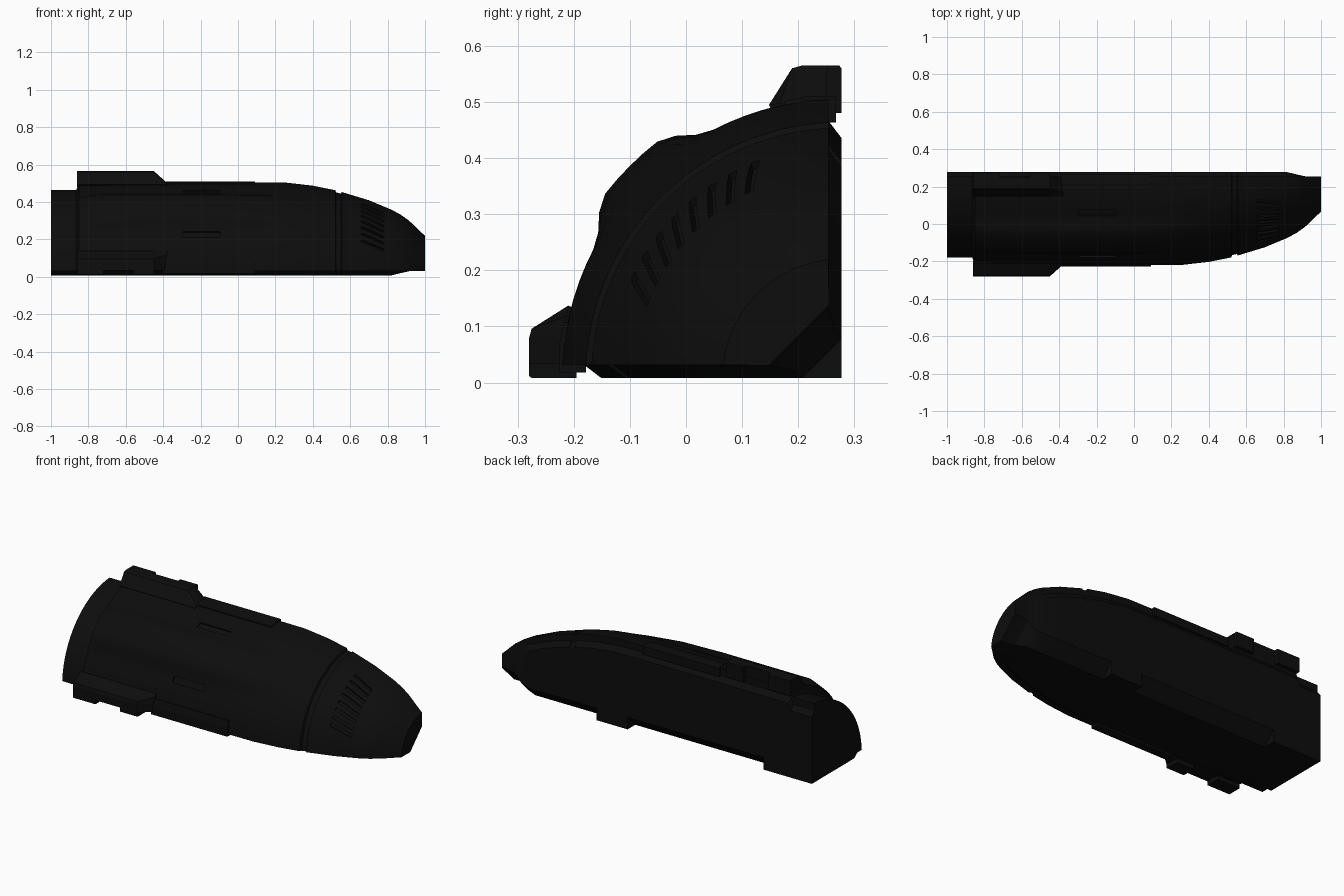
import bpy, bmesh, math
from mathutils import Matrix, Vector

if "Cube" in bpy.data.objects:
    bpy.data.objects.remove(bpy.data.objects["Cube"])

AY, AZ = 0.277, 0.008           # axis of the quarter hull
black = bpy.data.materials.new("matte black")
black.diffuse_color = (0.004, 0.004, 0.004, 1)
black.use_nodes = True
black.node_tree.nodes["Principled BSDF"].inputs["Base Color"].default_value = black.diffuse_color


def place(x, a, b):
    """a = distance forward of the axis, b = distance above it"""
    return Vector((x, AY - a, AZ + b))


def loft(name, sections):
    """Skin a list of (x, [(a, b), ...]) closed cross-sections."""
    bm = bmesh.new()
    rings = [[bm.verts.new(place(x, a, b)) for a, b in pts] for x, pts in sections]
    for r0, r1 in zip(rings, rings[1:]):
        n = len(r0)
        for i in range(n):
            j = (i + 1) % n
            bm.faces.new((r0[i], r0[j], r1[j], r1[i]))
    bm.faces.new(rings[0])
    bm.faces.new(rings[-1][::-1])
    bmesh.ops.recalc_face_normals(bm, faces=bm.faces)
    return finish(name, bm)


def finish(name, bm):
    me = bpy.data.meshes.new(name)
    bm.to_mesh(me)
    bm.free()
    me.materials.append(black)
    ob = bpy.data.objects.new(name, me)
    bpy.context.collection.objects.link(ob)
    return ob


def swap(pts):
    return [(b, a) for a, b in pts]


# Hull cross-section: outer arc with a diagonal bulge, two raised joint faces
def section(R, bulge, c, p):
    e, pts = 0.023, []
    t0 = math.asin(e / R)
    for i in range(25):
        t = t0 + (math.pi / 2 - 2 * t0) * i / 24
        off = abs(math.degrees(t) - 45)
        r = R + bulge * max(0, min(1, (15.5 - off) / 7))
        pts.append((r * math.cos(t), r * math.sin(t)))
    pts += [(e, R - 0.04), (p, R - 0.07), (p, c), (c, p), (R - 0.07, p), (R - 0.04, e)]
    return pts


stations = [  # x, radius, bulge, corner cut, joint face recess
    (-1.0, .457, 0, .07, 0), (-.865, .457, 0, .07, 0), (-.85, .495, .01, .07, 0),
    (-.76, .497, .036, .07, 0), (-.2, .498, .036, .07, 0), (.06, .498, .03, .07, 0),
    (.25, .497, .01, .07, 0), (.4, .48, 0, .07, 0), (.52, .456, 0, .07, 0),
    (.525, .444, 0, .07, 0), (.55, .438, 0, .07, 0), (.555, .446, 0, .07, 0),
    (.7, .402, 0, .07, 0), (.82, .352, 0, .07, 0), (.87, .325, 0, .08, .012),
    (.915, .293, 0, .12, .022), (.96, .25, 0, .13, .022), (1.0, .212, 0, .13, .022)]
hull = loft("hull", [(x, section(R, g, c, p)) for x, R, g, c, p in stations])

# Cutter for the nose vents and the two shallow side recesses
bm = bmesh.new()


def cut_box(x, r, deg, size, twist, pitch=0):
    t = math.radians(deg)
    radial = Vector((0, -math.cos(t), math.sin(t)))
    tang = Vector((0, math.sin(t), math.cos(t)))
    basis = Matrix((Vector((1, 0, 0)), tang, radial)).transposed().to_4x4()
    m = (Matrix.Translation(place(x, r * math.cos(t), r * math.sin(t))) @ basis
         @ Matrix.Rotation(pitch, 4, 'Y') @ Matrix.Rotation(twist, 4, 'Z')
         @ Matrix.Diagonal((*size, 1)))
    bmesh.ops.create_cube(bm, size=1, matrix=m)


for i in range(8):
    cut_box(.72, .398, 24 + 6 * i, (.13, .016, .04), -.25, .38)
for d in (26, 64):
    cut_box(-.195, .503, d, (.2, .035, .03), 0)
bmesh.ops.recalc_face_normals(bm, faces=bm.faces)
cutter = finish("recess_cutter", bm)
cutter.hide_render = True
cutter.hide_viewport = True
mod = hull.modifiers.new("recesses", 'BOOLEAN')
mod.object = cutter
mod.operation = 'DIFFERENCE'
mod.solver = 'EXACT'

# Edge blocks, latch teeth and edge strips, mirrored across the diagonal
block = [(.472, .026), (.472, .11), (.487, .129), (.552, .088), (.557, .07), (.557, .026)]
low = [(.44, .026), (.44, .11), (.487, .129), (.49, .11), (.495, .07), (.495, .026)]
tooth = [(.472, 0), (.472, .04), (.557, .04), (.557, .004), (.552, 0)]
strip = [(.455, .01), (.455, .1), (.494, .1), (.503, .06), (.503, .01)]
for side, f in (("lower", lambda p: p), ("upper", swap)):
    loft(side + "_edge_block", [(-.862, f(block)), (-.45, f(block)), (-.38, f(low))])
    loft(side + "_rear_tooth", [(-.862, f(tooth)), (-.72, f(tooth))])
    loft(side + "_front_tooth", [(-.56, f(tooth)), (-.45, f(tooth))])
    loft(side + "_edge_strip", [(-.4, f(strip)), (.09, f(strip))])

# Inner corner tabs that close the cut corner along the axis
for name, x0, x1, s in (("rear_corner_tab", -1.0, -.69, .16), ("middle_corner_tab", .18, .38, .1)):
    sq = [(0, 0), (s, 0), (s, .03), (.03, s), (0, s)]
    loft(name, [(x0, sq), (x1, sq)])

# Smooth the curved hull while keeping its edges sharp
bpy.ops.object.select_all(action='DESELECT')
hull.select_set(True)
bpy.context.view_layer.objects.active = hull
bpy.ops.object.modifier_apply(modifier="recesses")
bpy.ops.object.shade_smooth_by_angle(angle=math.radians(22))
